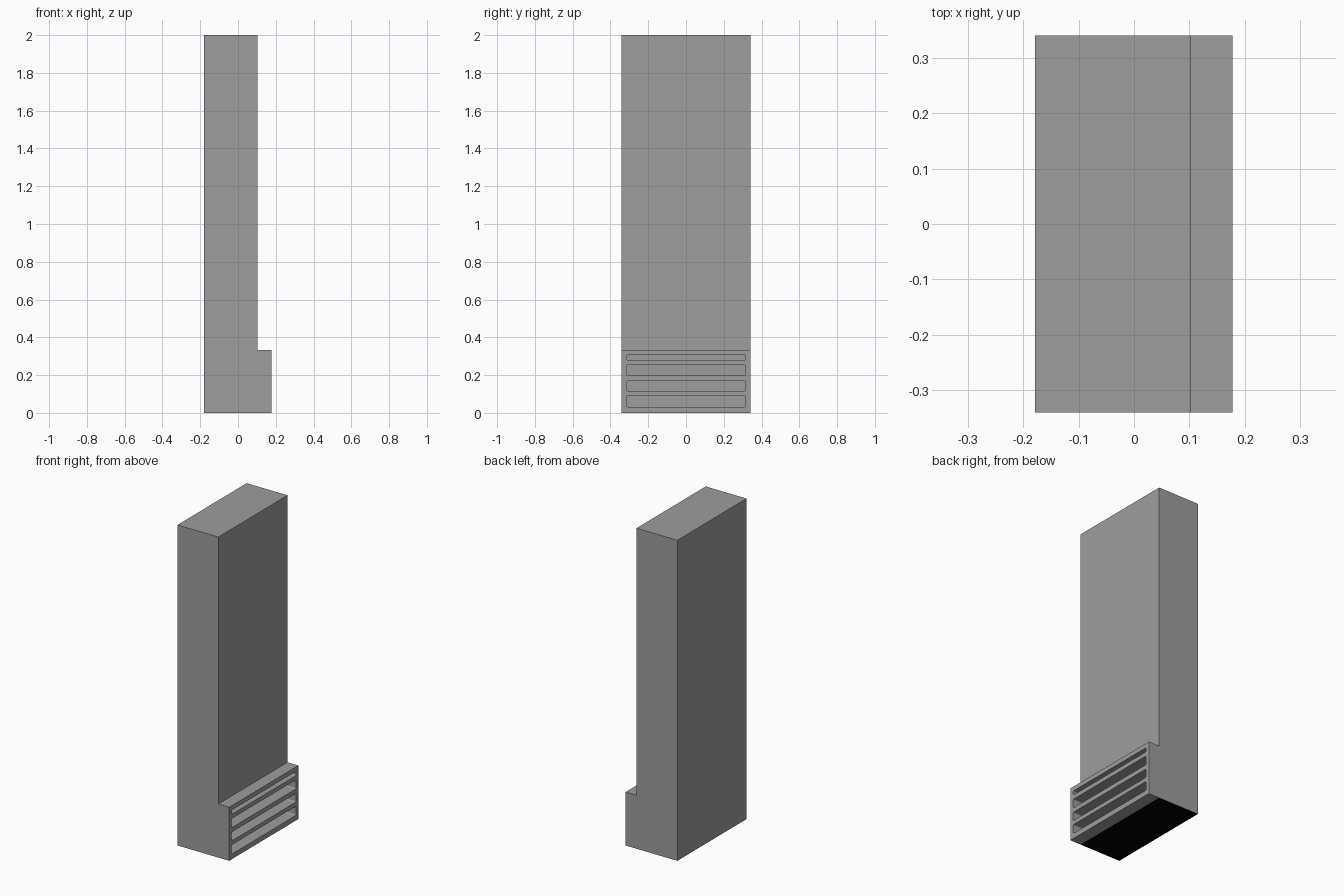
import bpy
import bmesh
from math import pi, sin, cos

if "Cube" in bpy.data.objects:
    bpy.data.objects.remove(bpy.data.objects["Cube"])

BACK, STEP, FRONT = -0.179, 0.103, 0.178
HALF_W, HEIGHT, GRILLE_H = 0.341, 2.0, 0.334


def material(name, shade):
    mat = bpy.data.materials.new(name)
    mat.diffuse_color = (shade, shade, shade, 1)
    mat.use_nodes = True
    mat.node_tree.nodes["Principled BSDF"].inputs["Base Color"].default_value = mat.diffuse_color
    return mat


grey, black = material("dark_grey", 0.34), material("base_black", 0.0)

# Tall cabinet body, with a black underside
bm = bmesh.new()
bmesh.ops.create_cube(bm, size=1)
for v in bm.verts:
    v.co.x = STEP if v.co.x > 0 else BACK
    v.co.y = HALF_W if v.co.y > 0 else -HALF_W
    v.co.z = HEIGHT if v.co.z > 0 else 0
bm.normal_update()
for f in bm.faces:
    f.material_index = 1 if f.normal.z < -0.5 else 0
mesh = bpy.data.meshes.new("cabinet_body")
bm.to_mesh(mesh)
bm.free()
mesh.materials.append(grey)
mesh.materials.append(black)
bpy.context.collection.objects.link(bpy.data.objects.new("cabinet_body", mesh))


def rounded_rect(x, z0, z1, r, steps=4):
    """Outline of a rectangle with rounded corners."""
    pts = []
    corners = ((x - r, z1 - r), (r - x, z1 - r), (r - x, z0 + r), (x - r, z0 + r))
    for i, (cx, cz) in enumerate(corners):
        for k in range(steps + 1):
            a = (i + k / steps) * pi / 2
            pts.append((cx + r * cos(a), cz + r * sin(a)))
    return pts


def add_outline(curve, pts):
    s = curve.splines.new('POLY')
    s.points.add(len(pts) - 1)
    for p, (x, y) in zip(s.points, pts):
        p.co = (x, y, 0, 1)
    s.use_cyclic_u = True


# Slotted vent grille at the foot of the cabinet
curve = bpy.data.curves.new("vent_grille", 'CURVE')
curve.dimensions = '2D'
curve.fill_mode = 'BOTH'
curve.extrude = (FRONT - STEP) / 2
add_outline(curve, [(-HALF_W, 0), (HALF_W, 0), (HALF_W, GRILLE_H), (-HALF_W, GRILLE_H)])
for z0, z1 in ((0.032, 0.089), (0.115, 0.169), (0.197, 0.253), (0.280, 0.306)):
    add_outline(curve, rounded_rect(0.316, z0, z1, 0.008))
grille = bpy.data.objects.new("vent_grille", curve)
bpy.context.collection.objects.link(grille)
grille.rotation_euler = (pi / 2, 0, pi / 2)
grille.location.x = (STEP + FRONT) / 2

# Turn the grille into a clean flat-shaded mesh
bpy.context.view_layer.objects.active = grille
grille.select_set(True)
bpy.ops.object.convert(target='MESH')
grille = bpy.context.view_layer.objects.active
bm = bmesh.new()
bm.from_mesh(grille.data)
bmesh.ops.remove_doubles(bm, verts=bm.verts, dist=0.0001)
bmesh.ops.recalc_face_normals(bm, faces=bm.faces)
for f in bm.faces:
    f.smooth = False
    f.material_index = 0
bm.to_mesh(grille.data)
bm.free()
grille.data.materials.clear()
grille.data.materials.append(grey)
